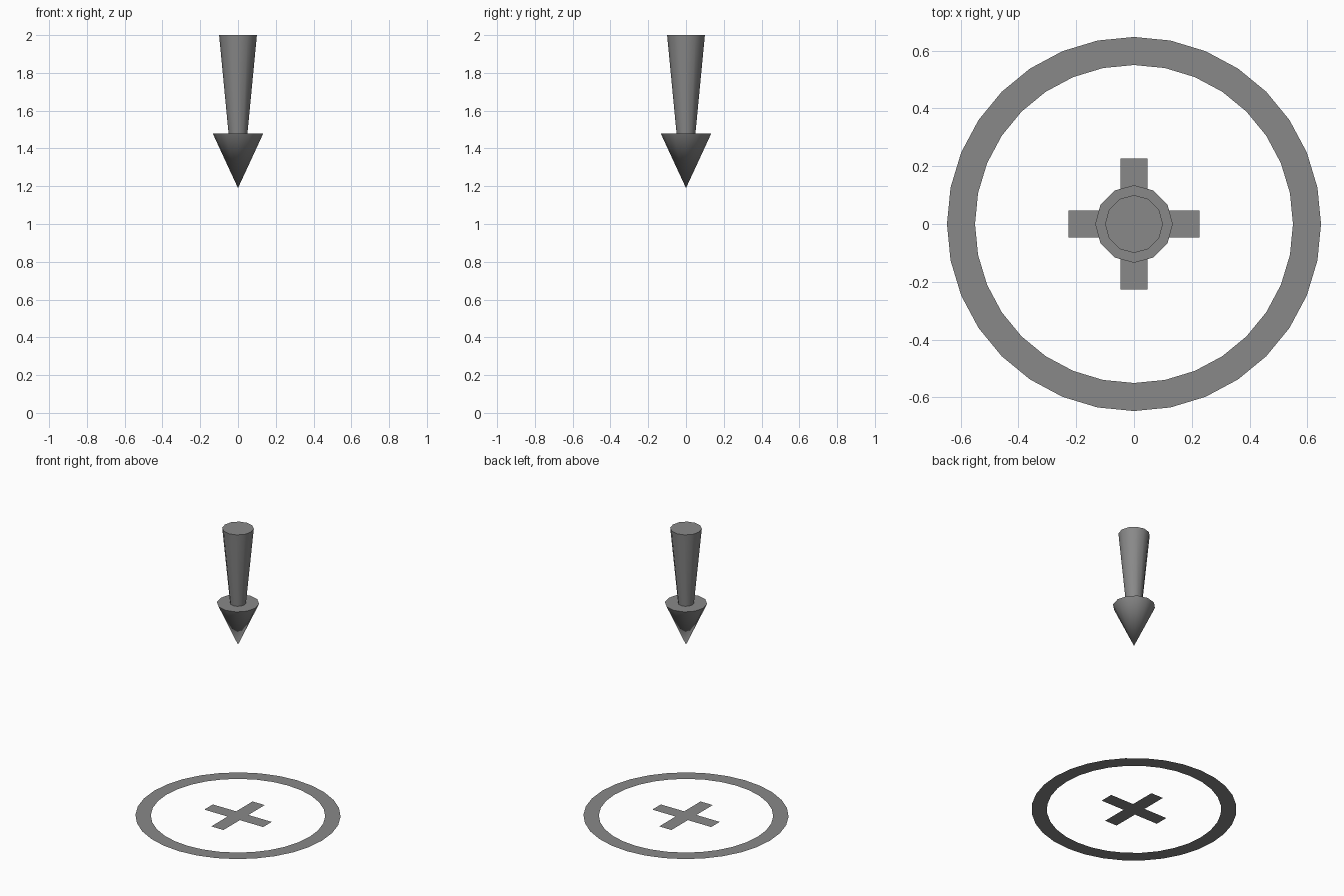
import bpy
import bmesh
import math
from mathutils import Matrix, Vector

cube = bpy.data.objects.get("Cube")
if cube:
    bpy.data.objects.remove(cube, do_unlink=True)

# Single grey material
GREY = (0.25, 0.25, 0.25, 1.0)
grey = bpy.data.materials.new("grey")
grey.use_nodes = True
grey.diffuse_color = GREY
bsdf = next(n for n in grey.node_tree.nodes if n.type == 'BSDF_PRINCIPLED')
bsdf.inputs["Base Color"].default_value = GREY


def finish(name, bm, smooth=False):
    """Turn a bmesh into a named grey object."""
    mesh = bpy.data.meshes.new(name)
    bm.to_mesh(mesh)
    bm.free()
    mesh.materials.append(grey)
    obj = bpy.data.objects.new(name, mesh)
    bpy.context.collection.objects.link(obj)
    if smooth:
        bpy.ops.object.select_all(action='DESELECT')
        obj.select_set(True)
        bpy.context.view_layer.objects.active = obj
        bpy.ops.object.shade_smooth_by_angle(angle=math.radians(40))
    return obj


def cone(name, r_low, r_high, z_low, z_high, sides=12):
    """Upright tapered cylinder between two heights."""
    bm = bmesh.new()
    bmesh.ops.create_cone(
        bm, cap_ends=True, segments=sides, radius1=r_low, radius2=r_high,
        depth=z_high - z_low,
        matrix=Matrix.Translation((0, 0, (z_low + z_high) / 2)))
    bmesh.ops.remove_doubles(bm, verts=bm.verts, dist=1e-5)
    return finish(name, bm, smooth=True)


# Downward arrow
cone("arrow_shaft", 0.05, 0.10, 1.48, 2.0)
cone("arrow_head", 0.0, 0.134, 1.19, 1.48)

# Flat ground ring
SIDES, OUTER, INNER = 32, 0.647, 0.55
bm = bmesh.new()
loops = [[bm.verts.new((r * math.cos(a), r * math.sin(a), 0))
          for a in (math.tau * i / SIDES for i in range(SIDES))]
         for r in (INNER, OUTER)]
inner, outer = loops
for i in range(SIDES):
    j = (i + 1) % SIDES
    bm.faces.new((inner[i], outer[i], outer[j], inner[j]))
finish("ground_ring", bm)

# Flat cross at the centre: one arm outline repeated by quarter turns
ARM, HALF = 0.227, 0.047
bm = bmesh.new()
outline = []
for k in range(4):
    turn = Matrix.Rotation(k * math.pi / 2, 3, 'Z')
    for p in ((HALF, -HALF, 0), (ARM, -HALF, 0), (ARM, HALF, 0)):
        outline.append(bm.verts.new(turn @ Vector(p)))
bm.faces.new(outline)
finish("ground_cross", bm)
